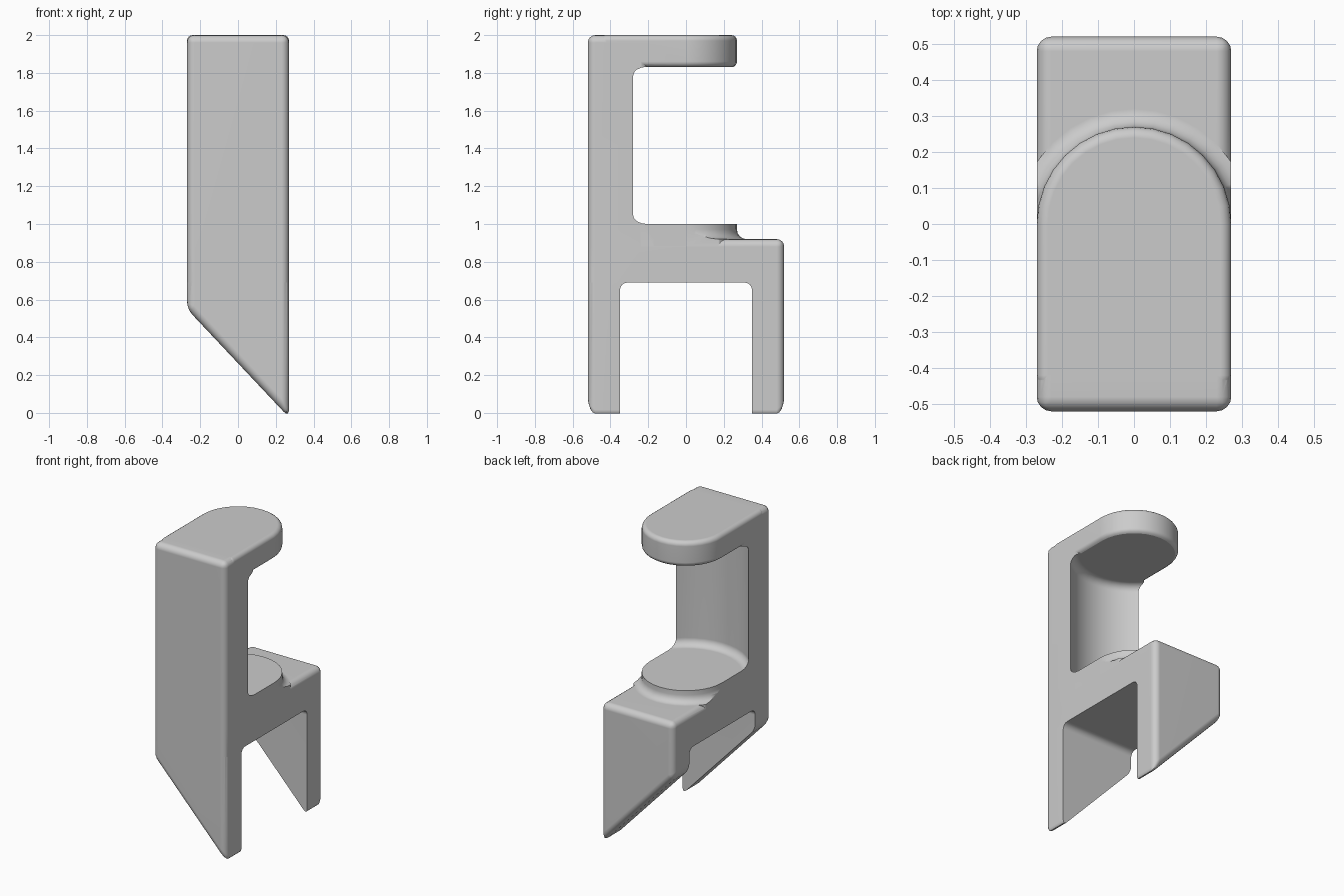
import bpy, bmesh, math

if "Cube" in bpy.data.objects:
    bpy.data.objects.remove(bpy.data.objects["Cube"])

W = 0.27      # half width
R = 0.04      # edge rounding


def finish(name, bm, bevel=0.0):
    bmesh.ops.recalc_face_normals(bm, faces=bm.faces[:])
    if bevel:
        edges = [e for e in bm.edges if e.calc_face_angle(0) > 0.5]
        bmesh.ops.bevel(bm, geom=edges, offset=bevel, offset_type='OFFSET',
                        segments=4, profile=0.5, affect='EDGES')
    me = bpy.data.meshes.new(name)
    bm.to_mesh(me)
    bm.free()
    ob = bpy.data.objects.new(name, me)
    bpy.context.collection.objects.link(ob)
    return ob


def prism(name, pts, axis, a, b, bevel=0.0):
    """Extrude a 2D outline along an axis from a to b."""
    place = {'x': lambda p, t: (t, p[0], p[1]),
             'y': lambda p, t: (p[0], t, p[1]),
             'z': lambda p, t: (p[0], p[1], t)}[axis]
    bm = bmesh.new()
    lo = [bm.verts.new(place(p, a)) for p in pts]
    hi = [bm.verts.new(place(p, b)) for p in pts]
    bm.faces.new(lo)
    bm.faces.new(hi)
    n = len(pts)
    for i in range(n):
        j = (i + 1) % n
        bm.faces.new((lo[i], lo[j], hi[j], hi[i]))
    return finish(name, bm, bevel)


def rect(x0, x1, y0, y1):
    return [(x0, y0), (x1, y0), (x1, y1), (x0, y1)]


def arc(r, a0, a1, n):
    return [(r * math.cos(math.radians(a0 + (a1 - a0) * i / n)),
             r * math.sin(math.radians(a0 + (a1 - a0) * i / n))) for i in range(n + 1)]


def lathe(name, profile, n=32):
    """Solid of revolution about z with flat caps."""
    bm = bmesh.new()
    rings = [[bm.verts.new((x, y, z)) for x, y in arc(r, 0, 360, n)[:-1]] for r, z in profile]
    bm.faces.new(rings[0])
    bm.faces.new(rings[-1])
    for p, q in zip(rings, rings[1:]):
        for i in range(n):
            j = (i + 1) % n
            bm.faces.new((p[i], p[j], q[j], q[i]))
    return finish(name, bm)


def boolean(ob, other, op):
    other.hide_render = True
    m = ob.modifiers.new(op, 'BOOLEAN')
    m.operation, m.object, m.solver = op, other, 'EXACT'
    bpy.context.view_layer.objects.active = ob
    bpy.ops.object.modifier_apply(modifier=m.name)
    bpy.data.objects.remove(other)


# lower block with slanted underside
body = prism("bracket_body", [(-W, 0.92), (-W, 0.55), (W, -0.024), (W, 0.92)],
             'y', -0.52, 0.52, R)

# upright front column
column = prism("column", rect(-W, W, -0.52, -0.20), 'z', 0.65, 2.0, R)

# raised platform: straight part and round end with a filleted foot
platform = prism("platform", rect(-W + 0.0005, W - 0.0005, -0.45, 0.0), 'z', 0.75, 1.01)
foot = [(0.32, 0.75)] + [(0.32 - 0.05 * math.sin(t), 0.97 - 0.05 * math.cos(t))
                         for t in [math.pi / 8 * i for i in range(5)]] + [(0.27, 1.01)]
round_end = lathe("round_end", foot)
boolean(round_end, prism("clip", rect(-W + 0.0005, W - 0.0005, -0.2, 1), 'z', 0, 2), 'INTERSECT')

# round-ended top arm
arm = prism("arm", [(-W, -0.45), (W, -0.45)] + arc(W, 0, 180, 16), 'z', 1.83, 2.0, 0.03)

for part in (column, platform, round_end, arm):
    boolean(body, part, 'UNION')

# round window between platform and arm, filleted top and bottom
boolean(body, prism("window", arc(0.39, 0, 360, 40)[:-1], 'z', 1.0, 1.832, 0.05), 'DIFFERENCE')
# gap between the two legs
boolean(body, prism("leg_gap", rect(-0.35, 0.35, -0.5, 0.69), 'x', -0.5, 0.5, R), 'DIFFERENCE')

# smooth shading with crisp edges
bpy.ops.object.select_all(action='DESELECT')
body.select_set(True)
bpy.context.view_layer.objects.active = body
bpy.ops.object.shade_smooth_by_angle(angle=math.radians(38))
wn = body.modifiers.new("weighted_normals", 'WEIGHTED_NORMAL')
wn.keep_sharp = True
